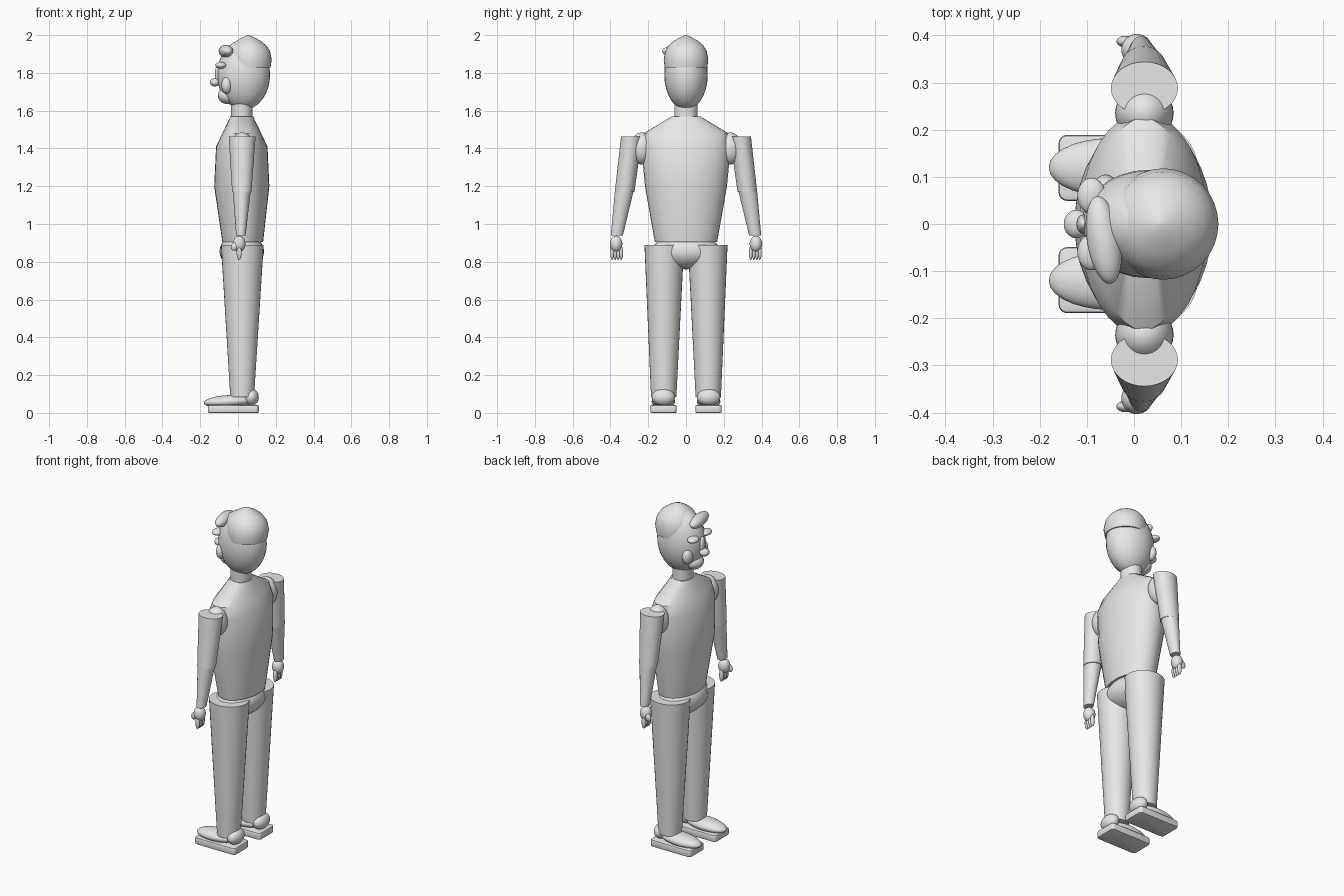
import bpy, bmesh, math
from mathutils import Matrix, Vector, Euler

default = bpy.data.objects.get("Cube")
if default:
    bpy.data.objects.remove(default, do_unlink=True)

grey = bpy.data.materials.new("light_grey")
grey.use_nodes = True
grey.diffuse_color = (0.8, 0.8, 0.8, 1)
grey.node_tree.nodes["Principled BSDF"].inputs["Base Color"].default_value = (0.8, 0.8, 0.8, 1)


def finish(name, bm, angle=35):
    bmesh.ops.recalc_face_normals(bm, faces=bm.faces)
    mesh = bpy.data.meshes.new(name)
    bm.to_mesh(mesh)
    bm.free()
    mesh.materials.append(grey)
    obj = bpy.data.objects.new(name, mesh)
    bpy.context.collection.objects.link(obj)
    bpy.ops.object.select_all(action='DESELECT')
    obj.select_set(True)
    bpy.context.view_layer.objects.active = obj
    bpy.ops.object.shade_smooth_by_angle(angle=math.radians(angle))
    return obj


def ball(name, centre, radii, rot=(0, 0, 0)):
    """Stretched sphere."""
    bm = bmesh.new()
    bmesh.ops.create_uvsphere(bm, u_segments=28, v_segments=16, radius=1)
    m = (Matrix.Translation(centre) @ Euler(rot).to_matrix().to_4x4()
         @ Matrix.Diagonal((*radii, 1)))
    bm.transform(m)
    return finish(name, bm, 60)


def loft(name, sections, sides=32, angle=35, shape=None):
    """Stack of ellipses (cx, cy, z, rx, ry), capped at both ends."""
    bm = bmesh.new()
    rings = []
    for cx, cy, z, rx, ry in sections:
        turns = [2 * math.pi * i / sides for i in range(sides)]
        rings.append([bm.verts.new((cx + rx * math.cos(t), cy + ry * math.sin(t), z))
                      for t in turns])
    for low, high in zip(rings, rings[1:]):
        for i in range(sides):
            j = (i + 1) % sides
            bm.faces.new((low[i], low[j], high[j], high[i]))
    bm.faces.new(rings[0])
    bm.faces.new(rings[-1])
    if shape:
        shape(bm, rings)
    return finish(name, bm, angle)


# Torso, pelvis and neck
loft("torso", [(0.025, 0, 0.905, 0.108, 0.165),
               (0.02, 0, 1.2, 0.146, 0.217),
               (0.02, 0, 1.41, 0.136, 0.237),
               (0.02, 0, 1.48, 0.103, 0.225),
               (0.02, 0, 1.57, 0.06, 0.075)])
ball("pelvis", (0.02, 0, 0.855), (0.118, 0.18, 0.095))
loft("neck", [(0.02, 0, 1.55, 0.056, 0.062), (0.02, 0, 1.68, 0.056, 0.062)])

# Head and face, looking towards -x
ball("head", (0.03, 0, 1.79), (0.14, 0.115, 0.185))
ball("chin", (-0.055, 0, 1.68), (0.052, 0.055, 0.045))
ball("nose_bridge", (-0.108, 0, 1.79), (0.014, 0.02, 0.05))
ball("nose_tip", (-0.122, 0, 1.75), (0.027, 0.03, 0.022))


# Cap with its front edge lifted
def lift_front(bm, rings):
    for v in rings[0]:
        v.co.z += max(0, 0.03 - v.co.x) * 0.4


loft("cap", [(0.06, 0, 1.828, 0.112, 0.113),
             (0.062, 0, 1.87, 0.117, 0.118),
             (0.06, 0, 1.915, 0.11, 0.11),
             (0.058, 0, 1.945, 0.092, 0.092),
             (0.056, 0, 1.968, 0.066, 0.066),
             (0.055, 0, 1.989, 0.03, 0.03),
             (0.055, 0, 2.0, 0.003, 0.003)], shape=lift_front, angle=60)
ball("cap_front_roll", (-0.064, -0.034, 1.915), (0.036, 0.094, 0.034), (0, 0, math.radians(9)))

for side, y in (("left", -1), ("right", 1)):
    # Brows and cheeks
    ball(side + "_brow", (-0.09, y * 0.06, 1.84), (0.03, 0.038, 0.018))
    ball(side + "_cheek", (-0.06, y * 0.07, 1.735), (0.028, 0.035, 0.045))

    # Leg
    loft(side + "_leg", [(0.022, y * 0.118, 0.085, 0.063, 0.067),
                         (0.023, y * 0.115, 0.89, 0.113, 0.105)])

    # Shoe: sole, upper and heel
    bm = bmesh.new()
    bmesh.ops.create_cube(bm, size=1)
    bm.transform(Matrix.Translation((-0.025, y * 0.119, 0.021))
                 @ Matrix.Diagonal((0.27, 0.14, 0.042, 1)))
    upright = [e for e in bm.edges if abs(e.verts[0].co.z - e.verts[1].co.z) > 0.01]
    bmesh.ops.bevel(bm, geom=upright, offset=0.018, segments=4, affect='EDGES', profile=0.5)
    rim = [e for e in bm.edges if abs(e.verts[0].co.z - e.verts[1].co.z) < 0.001]
    bmesh.ops.bevel(bm, geom=rim, offset=0.007, segments=2, affect='EDGES', profile=0.5)
    finish(side + "_sole", bm, 40)
    ball(side + "_shoe_upper", (-0.05, y * 0.12, 0.06), (0.131, 0.062, 0.034), (0, math.radians(-3), 0))
    ball(side + "_shoe_heel", (0.07, y * 0.12, 0.083), (0.04, 0.062, 0.045))

    # Arm
    ball(side + "_shoulder", (0.022, y * 0.235, 1.4), (0.062, 0.06, 0.085))
    loft(side + "_upper_arm", [(0.02, y * 0.325, 1.17, 0.051, 0.052),
                               (0.022, y * 0.288, 1.462, 0.071, 0.056)])
    loft(side + "_forearm", [(0.015, y * 0.366, 0.94, 0.025, 0.032),
                             (0.02, y * 0.326, 1.18, 0.048, 0.05)])

    # Hand with four fingers and a thumb
    ball(side + "_palm", (0.006, y * 0.37, 0.895), (0.033, 0.033, 0.043))
    for k in range(4):
        ball(f"{side}_finger_{k + 1}",
             (0.006, y * (0.343 + 0.016 * k), 0.848), (0.013, 0.0095, 0.038))
    ball(side + "_thumb", (-0.018, y * 0.387, 0.882), (0.018, 0.012, 0.024), (0, math.radians(25), 0))
